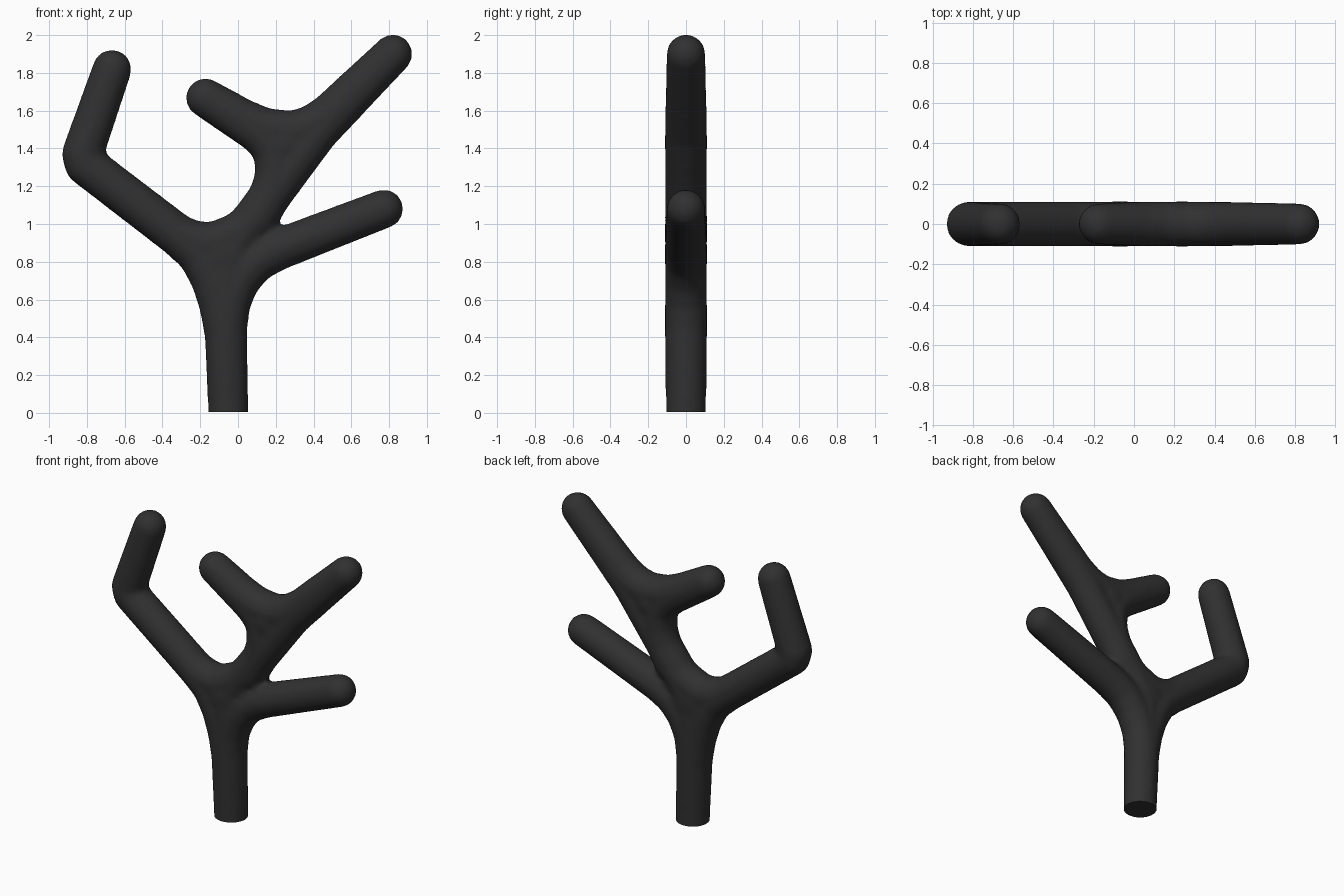
import bpy, bmesh
from mathutils import Vector, Matrix

if "Cube" in bpy.data.objects:
    bpy.data.objects.remove(bpy.data.objects["Cube"])

bm = bmesh.new()
GROW = 0.004  # offsets the slight shrink of smoothing


def ball(x, z, rx, ry):
    m = Matrix.Translation((x, 0, z)) @ Matrix.Diagonal((rx, ry, rx, 1))
    bmesh.ops.create_uvsphere(bm, u_segments=20, v_segments=14, radius=1, matrix=m)


def limb(points):
    """Round tube through (x, z, radius) points, with ball joints and ends."""
    for x, z, r in points:
        ball(x, z, r + GROW, r + GROW)
    for a, b in zip(points, points[1:]):
        p, q = Vector((a[0], 0, a[1])), Vector((b[0], 0, b[1]))
        d = q - p
        rot = d.to_track_quat('Z', 'Y').to_matrix().to_4x4()
        bmesh.ops.create_cone(bm, cap_ends=True, segments=20, radius1=a[2] + GROW,
                              radius2=b[2] + GROW, depth=d.length,
                              matrix=Matrix.Translation((p + q) / 2) @ rot)


R = 0.107
base = (-0.047, -0.15, 0.1)
tip_left, tip_small = (-0.667, 1.82, 0.1), (-0.173, 1.668, 0.1)
tip_high, tip_low = (0.82, 1.9, 0.1), (0.772, 1.08, 0.1)

# trunk curving into the bent left branch
limb([base, (-0.065, 0.42, 0.109), (-0.095, 0.57, R), (-0.14, 0.71, R), (-0.21, 0.84, R),
      (-0.312, 0.935, 0.109), (-0.808, 1.315, R), (-0.823, 1.37, R), tip_left])
# trunk curving into the low right branch
limb([base, (-0.063, 0.45, 0.109), (-0.045, 0.58, R), (0.005, 0.70, R), (0.09, 0.80, R),
      (0.2, 0.86, R), tip_low])
# left branch sweeping through the crotch into the small upper branch
limb([(-0.312, 0.935, 0.109), (-0.24, 0.91, R), (-0.13, 0.895, R), (0.015, 0.96, R),
      (0.1, 1.03, R), (0.165, 1.14, R), (0.2, 1.25, R), (0.197, 1.37, R),
      (0.155, 1.44, R), (0.1, 1.49, R), tip_small])
# trunk straight on into the high right branch
limb([base, (-0.064, 0.45, 0.109), (-0.06, 0.82, R), (0.045, 0.98, R), (0.42, 1.485, R), tip_high])
# upper fork curve
limb([tip_small, (0.03, 1.55, R), (0.14, 1.505, R), (0.28, 1.488, R), (0.385, 1.515, R), (0.48, 1.58, 0.105), tip_high])
# fillers at the forks
ball(-0.07, 0.84, 0.19, 0.116)
ball(0.24, 1.43, 0.15, 0.116)

mesh = bpy.data.meshes.new("branch_rack")
bm.to_mesh(mesh)
bm.free()
rack = bpy.data.objects.new("branch_rack", mesh)
bpy.context.collection.objects.link(rack)
bpy.context.view_layer.objects.active = rack
rack.select_set(True)

# fuse the tubes into one skin and blend the joints
remesh = rack.modifiers.new("fuse", 'REMESH')
remesh.mode = 'VOXEL'
remesh.voxel_size = 0.018
smooth = rack.modifiers.new("blend", 'SMOOTH')
smooth.factor, smooth.iterations = 0.5, 9
for name in ("fuse", "blend"):
    bpy.ops.object.modifier_apply(modifier=name)

# flat foot
bm = bmesh.new()
bm.from_mesh(rack.data)
bmesh.ops.bisect_plane(bm, geom=bm.verts[:] + bm.edges[:] + bm.faces[:],
                       plane_co=(0, 0, 0.004), plane_no=(0, 0, 1), clear_inner=True)
bmesh.ops.holes_fill(bm, edges=[e for e in bm.edges if e.is_boundary])
bmesh.ops.recalc_face_normals(bm, faces=bm.faces)
bm.to_mesh(rack.data)
bm.free()
bpy.ops.object.shade_smooth_by_angle()

# charcoal colour
mat = bpy.data.materials.new("charcoal")
mat.diffuse_color = (0.03, 0.03, 0.03, 1)
mat.use_nodes = True
mat.node_tree.nodes["Principled BSDF"].inputs["Base Color"].default_value = mat.diffuse_color
rack.data.materials.clear()
rack.data.materials.append(mat)
